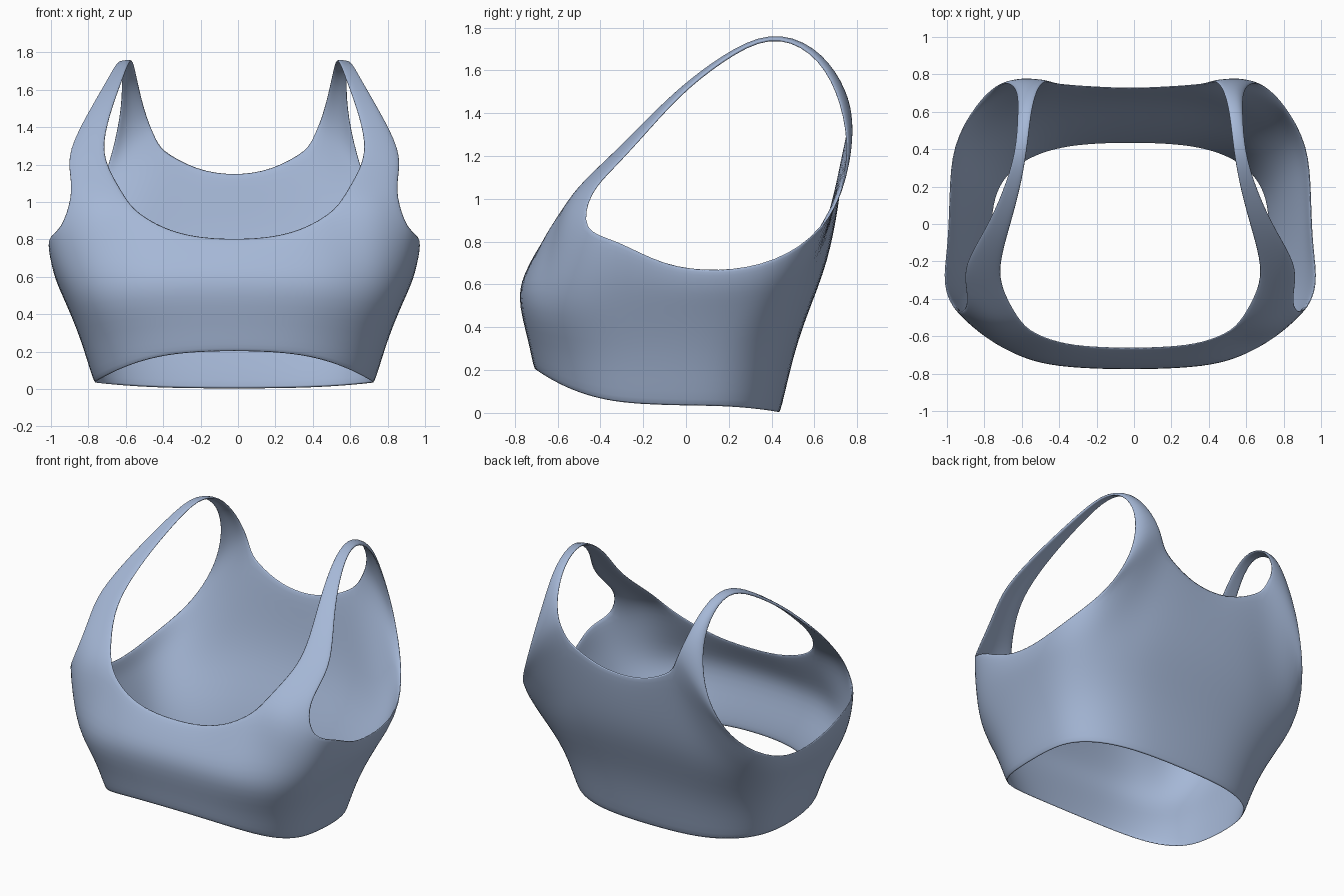
import bpy
import bmesh
from math import sin, cos, pi
from mathutils import Vector

default_cube = bpy.data.objects.get("Cube")
if default_cube:
    bpy.data.objects.remove(default_cube, do_unlink=True)

COLUMNS = 15                 # half loop, front centre to back centre
FRONT_STRAP = (3, 4, 5)      # columns that carry on into the strap
BACK_STRAP = (12, 11, 10)


def make_material(name, colour):
    material = bpy.data.materials.new(name)
    material.use_nodes = True
    material.diffuse_color = colour
    shader = next(n for n in material.node_tree.nodes if n.type == 'BSDF_PRINCIPLED')
    shader.inputs["Base Color"].default_value = colour
    shader.inputs["Roughness"].default_value = 0.8
    return material


def half_ring(width, front, back, z_front, z_side, z_back, power):
    """Half of a rounded body loop, running from front centre to back centre."""
    middle = -0.05
    points = []
    for i in range(COLUMNS):
        angle = pi * i / (COLUMNS - 1)
        s, c = max(sin(angle), 0), cos(angle)
        if i == COLUMNS - 1:
            s = 0
        reach, height = (front, z_front) if c > 0 else (back, z_back)
        points.append(Vector((width * s ** power,
                              middle + (reach - middle) * abs(c) ** power,
                              z_side + (height - z_side) * c * c)))
    return points


def outward(point, factor):
    return Vector((point.x * factor, point.y * factor, point.z))


# Body loops from the hem up to the bust
hem = half_ring(0.745, -0.705, 0.435, 0.2, 0.025, -0.012, 0.72)
under_bust = half_ring(0.815, -0.73, 0.51, 0.34, 0.27, 0.35, 0.7)
bust = half_ring(0.905, -0.79, 0.645, 0.55, 0.48, 0.66, 0.6)

# Upper rim: neckline, strap base, armhole, strap base, back neckline
rim = [Vector(p) for p in (
    (0, -.66, .805), (.2, -.655, .815), (.38, -.635, .865),
    (.54, -.57, .965), (.75, -.58, .95), (.93, -.485, .85),
    (1.01, -.33, .82), (.97, -.11, .69), (.965, .15, .66),
    (.955, .42, .705), (.825, .65, .86), (.61, .735, 1.08),
    (.385, .75, 1.29), (.2, .735, 1.18), (0, .725, 1.15))]

chest = [outward(low.lerp(high, 0.5), 1.015) for low, high in zip(bust, rim)]

# Strap sections over the shoulder: neck edge, armhole edge
strap = [(Vector(a), Vector(b)) for a, b in (
    ((.61, -.48, 1.08), (.87, -.45, 1.03)),
    ((.68, -.35, 1.20), (.88, -.34, 1.14)),
    ((.70, -.23, 1.32), (.895, -.22, 1.27)),
    ((.65, -.04, 1.51), (.775, -.03, 1.49)),
    ((.59, .17, 1.67), (.68, .17, 1.65)),
    ((.55, .39, 1.785), (.61, .39, 1.775)),
    ((.53, .60, 1.715), (.60, .59, 1.695)),
    ((.495, .725, 1.55), (.60, .71, 1.51)),
    ((.455, .765, 1.43), (.655, .765, 1.25)),
    ((.42, .76, 1.36), (.73, .735, 1.04)))]


def build_half():
    bm = bmesh.new()
    rows = [[bm.verts.new(p) for p in loop]
            for loop in (hem, under_bust, bust, chest, rim)]

    def bridge(lower, upper):
        for i in range(len(lower) - 1):
            bm.faces.new((lower[i], lower[i + 1], upper[i + 1], upper[i]))

    for lower, upper in zip(rows, rows[1:]):
        bridge(lower, upper)

    # Straps join the front rim to the back rim
    sections = [[rows[-1][i] for i in FRONT_STRAP]]
    for inner, outer in strap:
        middle = outward(inner.lerp(outer, 0.5), 1.025)
        sections.append([bm.verts.new(p) for p in (inner, middle, outer)])
    sections.append([rows[-1][i] for i in BACK_STRAP])
    for lower, upper in zip(sections, sections[1:]):
        bridge(lower, upper)

    mesh = bpy.data.meshes.new("cropped_top")
    bm.to_mesh(mesh)
    bm.free()
    return mesh


# Garment shell, mirrored, thickened and smoothed
garment = bpy.data.objects.new("cropped_top", build_half())
bpy.context.collection.objects.link(garment)
garment.location.x = -0.02
garment.data.materials.append(make_material("soft blue fabric", (0.38, 0.48, 0.68, 1)))

mirror = garment.modifiers.new("mirror", 'MIRROR')
mirror.use_clip = True
mirror.merge_threshold = 0.002

shell = garment.modifiers.new("fabric thickness", 'SOLIDIFY')
shell.thickness = 0.018
shell.offset = 0

smooth = garment.modifiers.new("smooth", 'SUBSURF')
smooth.levels = 2
smooth.render_levels = 2

for polygon in garment.data.polygons:
    polygon.use_smooth = True
